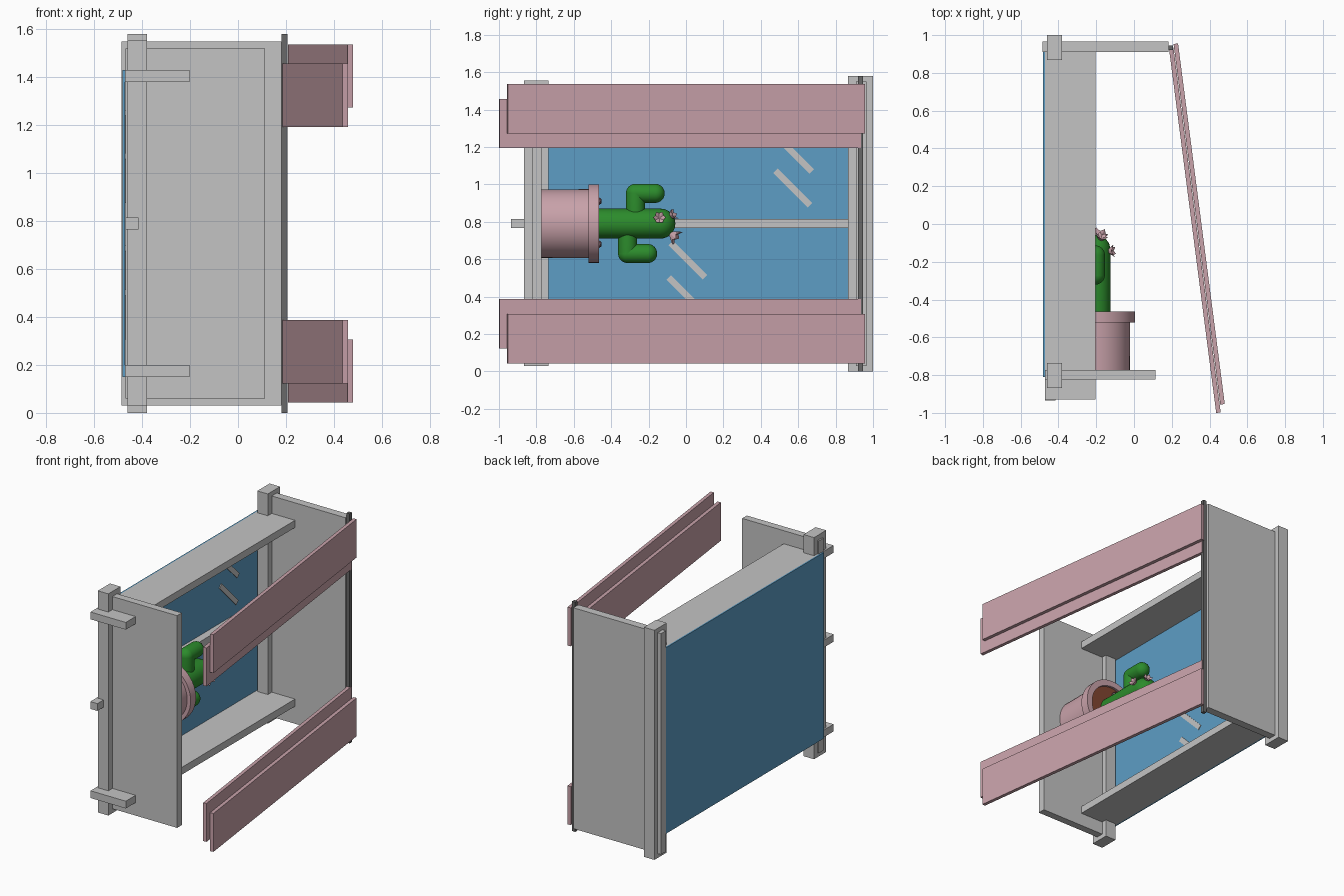
import bpy, bmesh, math
from mathutils import Vector, Matrix

cube = bpy.data.objects.get("Cube")
if cube:
    bpy.data.objects.remove(cube, do_unlink=True)


def material(name, rgb):
    m = bpy.data.materials.new(name)
    m.use_nodes = True
    m.diffuse_color = (*rgb, 1)
    m.node_tree.nodes["Principled BSDF"].inputs["Base Color"].default_value = (*rgb, 1)
    return m


GREY = material("light grey", (0.55, 0.55, 0.55))
DARK = material("dark grey", (0.14, 0.14, 0.14))
PINK = material("dusty pink", (0.58, 0.36, 0.40))
BLUE = material("glass blue", (0.11, 0.34, 0.56))
GREEN = material("cactus green", (0.025, 0.26, 0.025))
SOIL = material("soil brown", (0.22, 0.06, 0.03))
STONE = material("pebble mauve", (0.20, 0.12, 0.14))


def finish(name, bm, mat, smooth=False):
    bmesh.ops.recalc_face_normals(bm, faces=bm.faces)
    me = bpy.data.meshes.new(name)
    bm.to_mesh(me)
    bm.free()
    me.materials.append(mat)
    ob = bpy.data.objects.new(name, me)
    bpy.context.collection.objects.link(ob)
    if smooth:
        bpy.ops.object.select_all(action='DESELECT')
        ob.select_set(True)
        bpy.context.view_layer.objects.active = ob
        bpy.ops.object.shade_smooth_by_angle(angle=math.radians(35))
    return ob


def box(name, mat, x, y, z, rot=None):
    """Box from (min, max) ranges, optionally rotated about its centre."""
    bm = bmesh.new()
    bmesh.ops.create_cube(bm, size=1)
    size = Vector((x[1] - x[0], y[1] - y[0], z[1] - z[0]))
    bmesh.ops.scale(bm, vec=size, verts=bm.verts)
    ob = finish(name, bm, mat)
    ob.location = [(r[0] + r[1]) / 2 for r in (x, y, z)]
    if rot:
        ob.rotation_euler = rot
    return ob


def lathe(name, mat, profile, base, direction, steps=32, smooth=True):
    """Revolve (radius, height) points about an axis from base along direction."""
    bm = bmesh.new()
    vs = [bm.verts.new((r, 0, h)) for r, h in profile]
    es = [bm.edges.new(p) for p in zip(vs, vs[1:])]
    bmesh.ops.spin(bm, geom=vs + es, cent=(0, 0, 0), axis=(0, 0, 1),
                   angle=2 * math.pi, steps=steps, use_duplicate=False)
    bmesh.ops.remove_doubles(bm, verts=bm.verts, dist=1e-5)
    q = Vector(direction).to_track_quat('Z', 'Y')
    bm.transform(Matrix.Translation(base) @ q.to_matrix().to_4x4())
    return finish(name, bm, mat, smooth)


def capsule(name, a, b, r):
    a, b = Vector(a), Vector(b)
    n = (b - a).length
    arc = [i * math.pi / 16 for i in range(9)]
    low = [(r * math.sin(t), -r * math.cos(t)) for t in arc]
    high = [(r * math.cos(t), n + r * math.sin(t)) for t in arc]
    return lathe(name, GREEN, low + high, a, b - a)


MID = 0.79           # middle of the width
CX = -0.205          # pot and cactus axis

# Window frame
box("glass_pane", BLUE, (-0.482, -0.472), (-0.81, 0.91), (0.15, 1.43))
box("header_board", GREY, (-0.485, 0.182), (0.91, 0.965), (0.03, 1.55))
box("header_bar", GREY, (-0.46, -0.38), (0.867, 1.0), (0, 1.58))
box("sill_board", GREY, (-0.47, 0.113), (-0.823, -0.772), (0.06, 1.52))
box("sill_bar", GREY, (-0.46, -0.38), (-0.867, -0.735), (0.03, 1.555))
box("middle_bar", GREY, (-0.47, -0.416), (-0.935, 0.91), (0.766, 0.816))
for side, s in (("left", 1), ("right", -1)):
    z = sorted((MID + s * 0.59, MID + s * 0.64))
    box(side + "_jamb", GREY, (-0.472, -0.203), (-0.93, 0.91), z)

# Reflection stripes on the glass: centre (y, z)
for i, (y, z) in enumerate([(0.57, 0.98), (0.58, 1.16), (0.01, 0.595), (0.0, 0.41)]):
    box(f"glint_{i + 1}", GREY, (-0.474, -0.467), (y - 0.13, y + 0.13),
        (z - 0.017, z + 0.017), (-math.pi / 4, 0, 0))

# Hinge rod and slanted shutter planks
box("hinge_rod", DARK, (0.182, 0.206), (0.92, 0.945), (0, 1.58))
tilt = math.atan2(0.25, 1.93)
for side, s in (("upper", 1), ("lower", -1)):
    for layer, cx, cy, length, off in (("inner", 0.322, -0.033, 1.948, 0.535),
                                       ("outer", 0.345, 0.0, 1.925, 0.615)):
        z = MID + s * off
        box(f"{side}_{layer}_plank", PINK, (cx - 0.012, cx + 0.012),
            (cy - length / 2, cy + length / 2), (z - 0.132, z + 0.132), (0, 0, tilt))

# Flower pot, standing along +y on the sill
UP = (0, 1, 0)
lathe("flower_pot", PINK,
      [(0, 0), (0.183, 0), (0.184, 0.25), (0.21, 0.25), (0.21, 0.308),
       (0.168, 0.308), (0.168, 0.27)], (CX, -0.772, MID), UP, 48)
lathe("soil", SOIL, [(0, 0), (0.169, 0)], (CX, -0.48, MID), UP, 48, False)

# Pebbles on the soil
for i, (x, z, r) in enumerate([(-0.24, 0.91, 0.027), (-0.25, 0.68, 0.027),
                               (-0.31, 0.78, 0.022)]):
    bm = bmesh.new()
    bmesh.ops.create_icosphere(bm, subdivisions=1, radius=r,
                               matrix=Matrix.Translation((x, -0.475, z)))
    finish(f"pebble_{i + 1}", bm, STONE)

# Cactus trunk and bent arms
capsule("cactus_trunk", (CX, -0.50, MID), (CX, -0.137, MID), 0.08)
for side, y, z, tip in (("upper", -0.27, 0.952, -0.165), ("lower", -0.312, 0.63, -0.205)):
    capsule(side + "_arm_base", (CX, y, MID), (CX, y, z), 0.051)
    capsule(side + "_arm_tip", (CX, y, z), (CX, tip, z), 0.051)

# Flowers: small petalled cups
for i, (base, d, r) in enumerate([((-0.14, -0.145, 0.815), (1, 0.1, 0.25), 0.034),
                                  ((-0.18, -0.09, 0.825), (0.35, 1, 0.6), 0.034),
                                  ((-0.19, -0.088, 0.74), (0.2, 1, -0.7), 0.048)]):
    bm = bmesh.new()
    ring = [bm.verts.new((q * math.cos(a), q * math.sin(a), h))
            for k in range(12) for a in [k * math.pi / 6]
            for q, h in [(r, r * 1.1) if k % 2 == 0 else (r * 0.75, r * 0.8)]]
    foot, heart = bm.verts.new((0, 0, -0.01)), bm.verts.new((0, 0, r * 0.5))
    for a, b in zip(ring, ring[1:] + ring[:1]):
        bm.faces.new((a, b, heart))
        bm.faces.new((b, a, foot))
    rot = Vector(d).to_track_quat('Z', 'Y').to_matrix().to_4x4()
    bm.transform(Matrix.Translation(base) @ rot)
    finish(f"flower_{i + 1}", bm, PINK)
